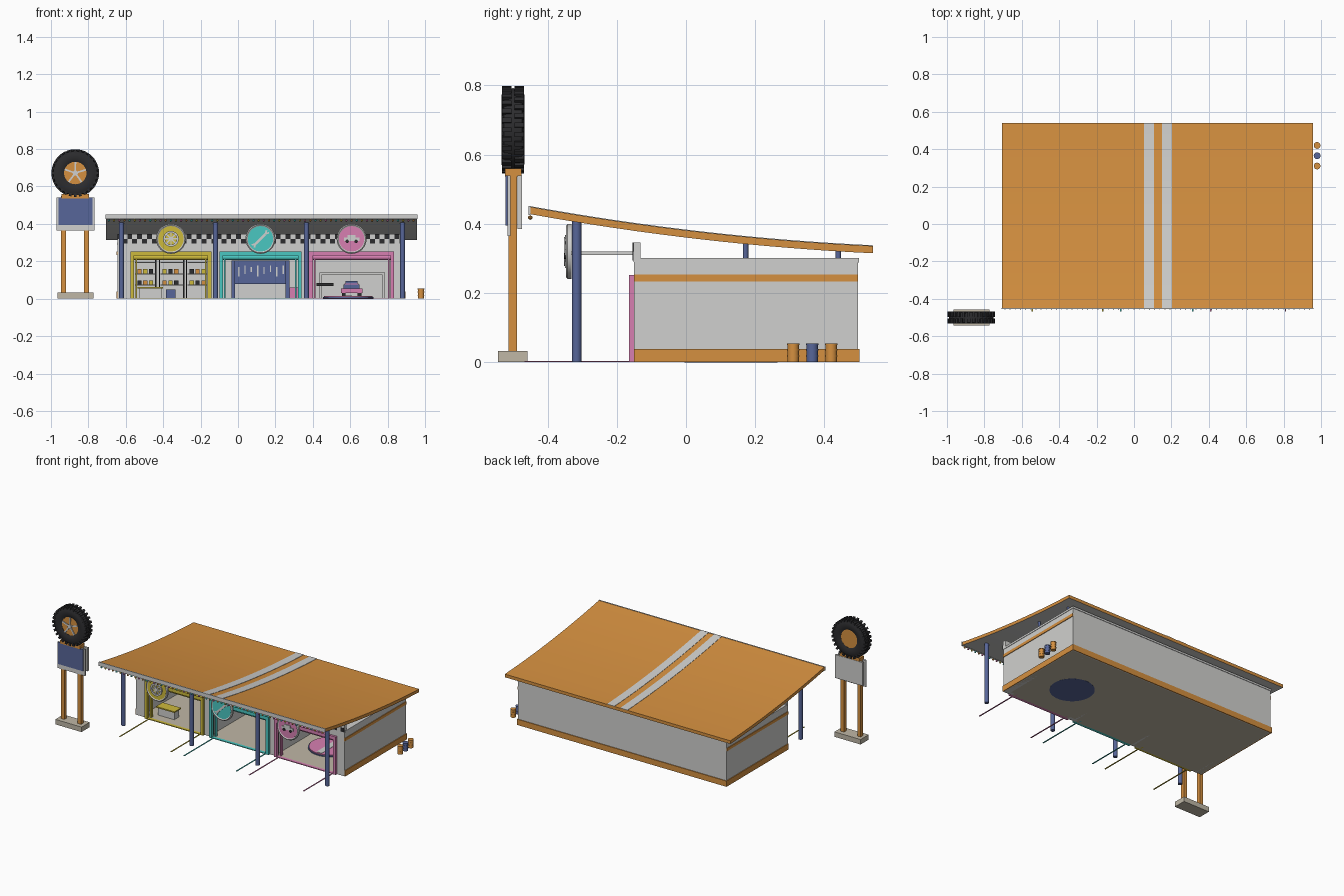
import bpy, bmesh, math
from mathutils import Matrix, Vector

if "Cube" in bpy.data.objects:
    bpy.data.objects.remove(bpy.data.objects["Cube"])


def colour(name, r, g, b):
    m = bpy.data.materials.new(name)
    m.diffuse_color = [(c / 255) ** 2.2 for c in (r, g, b)] + [1]
    m.use_nodes = True
    m.node_tree.nodes["Principled BSDF"].inputs["Base Color"].default_value = m.diffuse_color
    return m


ORANGE = colour("orange", 212, 143, 66)
GREY = colour("light_grey", 207, 207, 205)
BLUE = colour("blue", 88, 102, 152)
YELLOW = colour("yellow", 204, 184, 62)
TEAL = colour("teal", 75, 198, 192)
PINK = colour("pink", 214, 126, 176)
BLACK = colour("black", 48, 48, 50)
BEIGE = colour("beige", 190, 182, 165)


def finish(name, bm, *mats, smooth=False):
    bmesh.ops.recalc_face_normals(bm, faces=bm.faces)
    me = bpy.data.meshes.new(name)
    bm.to_mesh(me)
    bm.free()
    ob = bpy.data.objects.new(name, me)
    bpy.context.collection.objects.link(ob)
    for m in mats:
        me.materials.append(m)
    if smooth:
        bpy.ops.object.select_all(action='DESELECT')
        ob.select_set(True)
        bpy.context.view_layer.objects.active = ob
        bpy.ops.object.shade_smooth_by_angle(angle=math.radians(40))
    return ob


def boxes(name, mat, *specs):
    """Each spec is x0, x1, y0, y1, z0, z1."""
    bm = bmesh.new()
    for x0, x1, y0, y1, z0, z1 in specs:
        t = Matrix.Translation(((x0 + x1) / 2, (y0 + y1) / 2, (z0 + z1) / 2))
        bmesh.ops.create_cube(bm, size=1, matrix=t @ Matrix.Diagonal((x1 - x0, y1 - y0, z1 - z0, 1)))
    return finish(name, bm, mat)


def rods(name, mat, *specs, axis='Z', sides=20):
    """Cylinders: centre x, y, z, radius, length."""
    bm = bmesh.new()
    rot = {'X': Matrix.Rotation(math.pi / 2, 4, 'Y'), 'Y': Matrix.Rotation(math.pi / 2, 4, 'X'), 'Z': Matrix()}[axis]
    for x, y, z, r, d in specs:
        bmesh.ops.create_cone(bm, cap_ends=True, segments=sides, radius1=r, radius2=r, depth=d,
                              matrix=Matrix.Translation((x, y, z)) @ rot)
    return finish(name, bm, mat, smooth=True)


def lathe(name, mat, centre, profile, n=40):
    """Closed profile of (radius, y) turned round the y axis."""
    bm = bmesh.new()
    rings = [[bm.verts.new((centre[0] + r * math.cos(a), centre[1] + y, centre[2] + r * math.sin(a)))
              for r, y in profile] for a in (2 * math.pi * i / n for i in range(n))]
    for i in range(n):
        for j in range(len(profile)):
            k = (j + 1) % len(profile)
            bm.faces.new((rings[i][j], rings[i][k], rings[i - 1][k], rings[i - 1][j]))
    return finish(name, bm, mat, smooth=True)


def bars(name, mat, centre, specs):
    """Flat bars in the xz plane: angle, distance, length, width, y thickness."""
    bm = bmesh.new()
    for a, r, l, w, t in specs:
        m = Matrix.Translation(centre) @ Matrix.Rotation(-a, 4, 'Y') @ Matrix.Translation((r, 0, 0))
        bmesh.ops.create_cube(bm, size=1, matrix=m @ Matrix.Diagonal((l, t, w, 1)))
    return finish(name, bm, mat)


# Curved canopy roof: orange sheet, grey underside
def roof_z(y):
    t = (y + 0.45) / 0.99
    return 0.449 - 0.113 * t - 0.066 * t * (1 - t)


def sheet(name, x0, x1, top, bottom, *mats):
    bm = bmesh.new()
    n = 16
    ys = [-0.45 + 0.99 * i / n for i in range(n + 1)]
    loop = [(y, roof_z(y) + top) for y in ys] + [(y, roof_z(y) + bottom) for y in reversed(ys)]
    a, b = ([bm.verts.new((x, y, z)) for y, z in loop] for x in (x0, x1))
    m = len(loop)
    for i in range(m):
        bm.faces.new((a[i], a[(i + 1) % m], b[(i + 1) % m], b[i]))
    for v in (a, b):
        for i in range(n):
            bm.faces.new((v[i], v[i + 1], v[m - 2 - i], v[m - 1 - i]))
    ob = finish(name, bm, *mats)
    for p in ob.data.polygons:
        p.material_index = 1 if p.normal.z < -0.5 and len(mats) > 1 else 0
    return ob


sheet("canopy_roof", -0.705, 0.957, 0, -0.021, ORANGE, GREY)
for x in (0.053, 0.15):
    sheet("roof_stripe", x, x + 0.054, 0.002, -0.001, GREY)
boxes("roof_fascia", GREY, (-0.708, 0.96, -0.455, -0.449, 0.425, 0.451))

# String of coloured bulbs under the fascia
for k, m in enumerate((TEAL, YELLOW, PINK, ORANGE)):
    bm = bmesh.new()
    for i in range(k, 60, 4):
        bmesh.ops.create_icosphere(bm, subdivisions=1, radius=0.007,
                                   matrix=Matrix.Translation((-0.69 + i * 0.0276, -0.45, 0.418)))
    finish("bulbs", bm, m)

# Columns and short rear roof supports
COLS = (-0.623, -0.12, 0.366, 0.88)
rods("canopy_columns", BLUE, *[(x, -0.316, 0.207, 0.0135, 0.414) for x in COLS])
rods("rear_supports", BLUE, *[(x, y, z, 0.008, 0.06) for x in COLS for y, z in ((0.172, 0.325), (0.44, 0.31))])

# Building shell
X0, X1 = -0.645, 0.89
BAYS = ((-0.575, -0.142, YELLOW), (-0.1, 0.34, TEAL), (0.38, 0.835, PINK))
boxes("floor", BEIGE, (X0 + .005, X1 - .005, -0.15, 0.49, 0, 0.004))
boxes("walls", GREY, (X0, -0.605, -0.15, 0.497, 0, 0.29), (0.85, X1, -0.15, 0.497, 0, 0.29),
      (X0, X1, 0.465, 0.497, 0, 0.29), (-0.14, -0.102, -0.15, 0.47, 0, 0.29), (0.342, 0.38, -0.15, 0.47, 0, 0.29))
boxes("front_piers", GREY, *[(a, b, -0.15, -0.125, 0, 0.29) for a, b in
      ((X0, -0.565), (-0.152, -0.09), (0.33, 0.39), (0.825, X1))], (X0, X1, -0.15, -0.125, 0.24, 0.29))
boxes("flat_roof", GREY, (X0 - .003, X1 + .003, -0.15, 0.5, 0.288, 0.301))
boxes("parapet", GREY, (X0, X1, -0.152, -0.131, 0.29, 0.346))
boxes("plinth", ORANGE, (X0 - .005, X0 + .002, -0.15, 0.502, 0, 0.038), (X1 - .002, X1 + .005, -0.15, 0.502, 0, 0.038),
      (X0 - .005, X1 + .005, 0.495, 0.502, 0, 0.038))
boxes("side_bands", ORANGE, (X0 - .004, X0 + .002, -0.15, 0.497, 0.234, 0.253),
      (X1 - .002, X1 + .004, -0.15, 0.497, 0.234, 0.253))

# Chequered strip on the parapet
s = (X1 - X0) / 58
boxes("chequers", BLACK, *[(X0 + i * s, X0 + (i + 1) * s, -0.155, -0.151, 0.294 + j * 0.026, 0.32 + j * 0.026)
                           for i in range(58) for j in range(2) if (i + j) % 2])

# Bay frames, rolled doors, ground lines and round signs
for a, b, m in BAYS:
    boxes("bay_frame", m, (a, a + 0.02, -0.165, -0.145, 0, 0.252), (b - 0.02, b, -0.165, -0.145, 0, 0.252),
          (a, b, -0.165, -0.145, 0.23, 0.252), (a, b, -0.165, -0.145, 0, 0.005),
          (a + 0.026, a + 0.034, -0.14, -0.12, 0, 0.23), (b - 0.034, b - 0.026, -0.14, -0.12, 0, 0.23))
    rods("rolled_door", m, ((a + b) / 2, -0.13, 0.222, 0.015, b - a - 0.04), axis='X')
    boxes("ground_lines", m, *[(x - 0.004, x + 0.004, -0.467, -0.16, 0, 0.003) for x in (a + 0.03, b - 0.025)])
    c = (a + b) / 2
    lathe("sign_rim", GREY, (c, 0, 0.32), [(0.066, -0.331), (0.08, -0.331), (0.08, -0.342), (0.074, -0.347), (0.066, -0.342)])
    rods("sign_disc", m, (c, -0.338, 0.32, 0.068, 0.012), axis='Y', sides=40)
    boxes("sign_bracket", GREY, (c - 0.008, c + 0.008, -0.331, -0.15, 0.31, 0.32))
    if m is YELLOW:  # wheel emblem
        lathe("wheel_emblem", GREY, (c, -0.347, 0.32), [(0.031, 0.004), (0.042, 0.004), (0.042, -0.006), (0.031, -0.006)])
        bars("emblem_spokes", GREY, (c, -0.346, 0.32), [(math.tau * i / 8, 0.017, 0.034, 0.007, 0.008) for i in range(8)])
    elif m is TEAL:  # spanner emblem
        q = math.pi / 4
        bars("spanner_emblem", GREY, (c, -0.346, 0.32), [(q, 0, 0.07, 0.013, 0.008)])
        for d in (-1, 1):
            bars("spanner_jaws", GREY, (c + d * .027, -0.346, 0.32 + d * .027),
                 [(q + d * 0.5 + (math.pi if d < 0 else 0), 0.008, 0.024, 0.009, 0.008),
                  (q - d * 0.5 + (math.pi if d < 0 else 0), 0.008, 0.024, 0.009, 0.008)])
    else:  # small car emblem
        bars("car_emblem", GREY, (c, -0.346, 0.318), [(0, 0, 0.084, 0.018, 0.008)])
        bars("car_cabin", GREY, (c, -0.346, 0.334), [(0, 0, 0.044, 0.016, 0.008)])
        rods("car_wheels", BLACK, *[(c + d, -0.349, 0.307, 0.009, 0.008) for d in (-0.024, 0.024)], axis='Y')

# Shop bay: shelves, stock and counter
RACKS = ((-0.55, -0.445), (-0.415, -0.295), (-0.27, -0.165))
boxes("shelves", GREY, *[(a, b, 0.4, 0.466, z, z + 0.006) for a, b in RACKS for z in (0.07, 0.13, 0.19)])
boxes("shelf_uprights", BLACK, *[(x - 0.003, x + 0.003, 0.4, 0.466, 0, 0.21) for x in (-0.44, -0.42, -0.29, -0.275)])
for k, m in enumerate((BLACK, ORANGE, YELLOW)):
    boxes("stock", m, *[(a + 0.012 + i * 0.031, a + 0.034 + i * 0.031, 0.41, 0.45, z, z + 0.022)
                        for r, (a, b) in enumerate(RACKS) for j, z in enumerate((0.076, 0.136))
                        for i in range(3) if (i + j + r) % 3 == k])
boxes("counter", GREY, (-0.53, -0.41, -0.085, -0.035, 0.004, 0.055))
boxes("counter_top", YELLOW, (-0.538, -0.402, -0.095, -0.025, 0.055, 0.063))
boxes("till_stool", BLUE, (-0.385, -0.335, 0.33, 0.38, 0.004, 0.05))

# Workshop bay: tool board, bench posts and chest
boxes("tool_board", BLUE, (-0.03, 0.272, 0.455, 0.466, 0.08, 0.205))
boxes("board_posts", BLUE, (-0.035, -0.015, 0.43, 0.466, 0.004, 0.205), (0.255, 0.275, 0.43, 0.466, 0.004, 0.205))
boxes("hanging_tools", GREY, *[(0.0 + i * 0.034, 0.007 + i * 0.034, 0.449, 0.456, 0.12 + 0.012 * (i % 3), 0.17 + 0.008 * (i % 2))
                               for i in range(8)])
boxes("tool_chest", PINK, (0.275, 0.325, 0.36, 0.42, 0.004, 0.06))

# Showroom bay: turntable, doorway and seat stack
rods("turntable_base", BLUE, (0.59, 0.13, 0.005, 0.135, 0.011), sides=40)
rods("turntable_top", PINK, (0.59, 0.13, 0.0125, 0.13, 0.006), sides=40)
boxes("turntable_stripe", GREY, (0.57, 0.61, 0.01, 0.25, 0.0145, 0.0175))
boxes("rear_doorway", GREY, (0.435, 0.447, 0.45, 0.466, 0, 0.14), (0.773, 0.785, 0.45, 0.466, 0, 0.14),
      (0.435, 0.785, 0.45, 0.466, 0.128, 0.14))
boxes("wall_shelf", BLACK, (0.42, 0.51, 0.42, 0.466, 0.068, 0.085))
boxes("seat", PINK, (0.55, 0.665, 0.36, 0.42, 0.03, 0.055), (0.57, 0.645, 0.37, 0.42, 0.075, 0.082))
boxes("seat_back", BLUE, (0.565, 0.65, 0.37, 0.42, 0.05, 0.076), (0.575, 0.64, 0.375, 0.42, 0.082, 0.095))
boxes("seat_feet", BLACK, (0.555, 0.575, 0.36, 0.42, 0.004, 0.03), (0.64, 0.66, 0.36, 0.42, 0.004, 0.03))

# Barrels beside the wall
for y, m in ((0.42, ORANGE), (0.365, BLUE), (0.31, ORANGE)):
    rods("barrel", m, (0.979, y, 0.027, 0.0165, 0.054))
    lathe_rims = [(0.979, y, z, 0.018, 0.004) for z in (0.018, 0.036, 0.052)]
    rods("barrel_hoops", m, *lathe_rims)

# Roadside sign: base, posts, panel
CX, CY, CZ = -0.87, -0.5, 0.672
boxes("sign_base", BEIGE, (-0.966, -0.773, -0.543, -0.458, 0, 0.033))
boxes("sign_posts", ORANGE, *[(x - 0.0125, x + 0.0125, -0.513, -0.488, 0.033, 0.55) for x in (-0.933, -0.81)])
boxes("sign_yoke", ORANGE, (-0.945, -0.797, -0.523, -0.476, 0.537, 0.56))
boxes("sign_panel", GREY, (-0.97, -0.767, -0.487, -0.474, 0.385, 0.54), (-0.97, -0.767, -0.516, -0.507, 0.365, 0.54))
boxes("sign_face", BLUE, (-0.96, -0.777, -0.521, -0.515, 0.395, 0.54))

# Roadside sign: knobbly tyre with spoked hub
lathe("tyre", BLACK, (CX, CY, CZ), [(0.06, -0.026), (0.075, -0.033), (0.1, -0.033), (0.117, -0.026), (0.12, 0),
                                    (0.117, 0.026), (0.1, 0.033), (0.075, 0.033), (0.06, 0.026)], n=48)
for k, y in enumerate((-0.018, 0.018)):
    bars("tread", BLACK, (CX, CY + y, CZ), [(math.tau * (i + k / 2) / 28, 0.118, 0.018, 0.014, 0.028) for i in range(28)])
rods("hub", ORANGE, (CX, CY, CZ, 0.061, 0.05), axis='Y', sides=40)
bars("hub_spokes", GREY, (CX, CY - 0.027, CZ), [(math.tau * i / 5 + 0.3, 0.032, 0.054, 0.009, 0.008) for i in range(5)])
rods("hub_cap", GREY, (CX, CY - 0.028, CZ, 0.014, 0.01), axis='Y')
